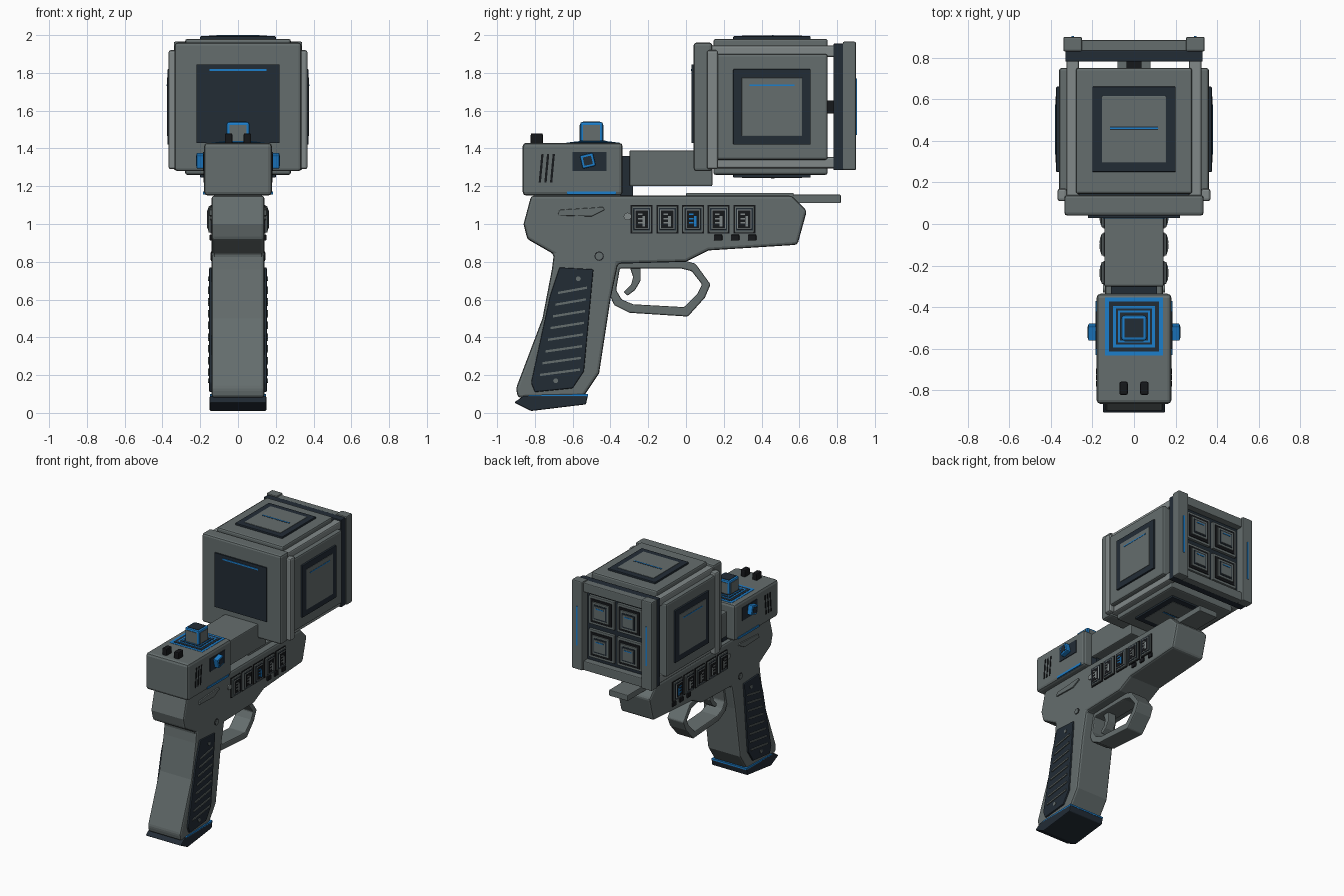
import bpy, bmesh, math
from mathutils import Matrix, Vector

default_cube = bpy.data.objects.get("Cube")
if default_cube:
    bpy.data.objects.remove(default_cube)


def material(name, red, green, blue):
    mat = bpy.data.materials.new(name)
    colour = (red, green, blue, 1)
    mat.use_nodes = True
    mat.diffuse_color = colour
    for node in mat.node_tree.nodes:
        if node.type == 'BSDF_PRINCIPLED':
            node.inputs["Base Color"].default_value = colour
    return mat


GRAY = material("gray metal", .13, .155, .155)
LIGHT = material("light gray metal", .22, .25, .25)
DARK = material("dark slate", .016, .025, .036)
BLACK = material("black rubber", .008, .009, .011)
BLUE = material("bright blue", .012, .21, .6)


def finish(name, bm, mat, bevel, turn=None):
    """Turn a bmesh into a named object with bevelled edges."""
    bmesh.ops.recalc_face_normals(bm, faces=bm.faces)
    if turn:
        bmesh.ops.transform(bm, matrix=turn, verts=bm.verts)
    mesh = bpy.data.meshes.new(name)
    bm.to_mesh(mesh)
    bm.free()
    mesh.materials.append(mat)
    obj = bpy.data.objects.new(name, mesh)
    bpy.context.collection.objects.link(obj)
    if bevel:
        mod = obj.modifiers.new("bevel", 'BEVEL')
        mod.width, mod.segments, mod.limit_method = bevel, 2, 'ANGLE'
    return obj


def box(name, xs, ys, zs, mat, bevel=0, turn=None):
    bm = bmesh.new()
    bmesh.ops.create_cube(bm, size=1)
    for v in bm.verts:
        v.co = Vector([(a + b) / 2 + c * (b - a) for c, (a, b) in zip(v.co, (xs, ys, zs))])
    return finish(name, bm, mat, bevel, turn)


def prism(name, points, x0, x1, mat, bevel=0):
    """Extrude a side outline of (y, z) points across x."""
    bm = bmesh.new()
    loops = [[bm.verts.new((x, y, z)) for y, z in points] for x in (x0, x1)]
    for loop in loops:
        bm.faces.new(loop)
    for i in range(len(points)):
        bm.faces.new((loops[0][i - 1], loops[0][i], loops[1][i], loops[1][i - 1]))
    return finish(name, bm, mat, bevel)


def ring(name, outer, inner, half, mat, bevel=0):
    """Closed side-on loop with a hole, centred on x."""
    bm = bmesh.new()
    loops = [[bm.verts.new((x, y, z)) for y, z in pts]
             for pts, x in ((outer, -half), (outer, half), (inner, half), (inner, -half))]
    for i in range(len(outer)):
        for k in range(4):
            a, b = loops[k - 1], loops[k]
            bm.faces.new((a[i - 1], a[i], b[i], b[i - 1]))
    return finish(name, bm, mat, bevel)


def span(centre, half):
    return (centre - half, centre + half)


def disc(y, z, radius, sides=12, phase=0):
    angles = [phase + math.tau * i / sides for i in range(sides)]
    return [(y + radius * math.cos(a), z + radius * math.sin(a)) for a in angles]


# Pistol frame with grip
prism("frame", [(-.82, 1.15), (-.86, 1.0), (-.84, .92), (-.7, .84), (-.71, .76), (-.76, .5),
                (-.9, .13), (-.89, .08), (-.54, .09), (-.46, .21), (-.4, .6), (-.36, .79),
                (0, .8), (.12, .86), (.59, .89), (.64, 1.07), (.56, 1.15)], -.14, .14, GRAY, .015)
prism("magazine_base", [(-.91, .055), (-.82, .01), (-.53, .045), (-.52, .09), (-.86, .09)],
      -.15, .15, DARK, .006)
prism("magazine_stripe", [(-.85, .082), (-.52, .088), (-.52, .1), (-.83, .095)], -.148, .148, BLUE)

# Trigger guard and trigger
ring("trigger_guard",
     [(-.38, .8), (-.02, .81), (.05, .79), (.13, .68), (.1, .61), (.01, .51), (-.3, .53), (-.38, .57), (-.42, .66)],
     [(-.35, .765), (-.03, .765), (.03, .75), (.085, .68), (.06, .63), (-.01, .56), (-.28, .575), (-.34, .6), (-.37, .65)],
     .07, GRAY, .008)
prism("trigger", [(-.3, .78), (-.24, .78), (-.24, .7), (-.27, .65), (-.31, .62), (-.33, .64), (-.29, .68), (-.28, .72)],
      -.035, .035, GRAY, .006)

# Rail and ledge beneath the big housing
box("top_rail", span(0, .09), (0, .57), (1.12, 1.165), GRAY, .006)
box("front_ledge", span(0, .08), (.5, .82), (1.11, 1.155), GRAY, .005)

# Rear control box and neck
box("control_box", span(0, .18), (-.865, -.335), (1.15, 1.43), GRAY, .02)
box("neck", span(0, .143), (-.3, .14), (1.2, 1.39), GRAY, .008)
box("neck_core", span(0, .11), (-.36, -.28), (1.15, 1.36), DARK)
for i, (half, mat) in enumerate(((.14, BLUE), (.12, DARK), (.1, BLUE), (.087, DARK), (.077, BLUE), (.068, DARK))):
    box("top_target_plate", span(0, half), span(-.493, half), (1.425, 1.432 + i * .002), mat)
box("top_post", span(0, .06), span(-.5, .06), (1.42, 1.54), BLUE, .01)
box("post_face_across", span(0, .064), span(-.5, .045), (1.43, 1.525), GRAY)
box("post_face_along", span(0, .045), span(-.5, .064), (1.43, 1.525), GRAY)
box("post_cap", span(0, .045), span(-.5, .045), (1.53, 1.543), DARK)
for x in (-.05, .05):
    box("rear_button", span(x, .02), span(-.79, .032), (1.42, 1.48), BLACK, .008)

# Details repeated on both sides
for side in (-1, 1):
    def plate(name, points, depth, mat, bevel=0, base=.13):
        return prism(name, points, side * base, side * depth, mat, bevel)

    def tile(name, y, z, hy, hz, depth, mat, bevel=0, base=.13):
        return plate(name, [(y - hy, z - hz), (y + hy, z - hz), (y + hy, z + hz), (y - hy, z + hz)],
                     depth, mat, bevel, base)

    # Grip pad with sloping ridges
    plate("grip_pad", [(-.67, .77), (-.49, .76), (-.54, .22), (-.6, .13), (-.8, .11), (-.82, .16), (-.72, .62)],
          .153, DARK, .006)
    for i in range(8):
        z = .195 + .062 * i
        start, end = -.78 + .22 * (z - .16), -.56 + .09 * (z - .22)
        plate("grip_ridge", [(start, z), (end, z + .028), (end, z + .04), (start, z + .012)], .16, GRAY)
    for y, z in ((-.57, .71), (-.69, .17)):
        plate("grip_screw", disc(y, z, .013), .158, GRAY)

    # Frame pins and slide catch
    plate("upper_pin", disc(-.31, 1.04, .02), .148, LIGHT)
    plate("lower_pin_rim", disc(-.46, .83, .025), .142, BLACK)
    plate("lower_pin", disc(-.46, .83, .02), .146, GRAY)
    catch = [(-.68, 1.045), (-.5, 1.04), (-.43, 1.075), (-.44, 1.09), (-.67, 1.075)]
    plate("slide_catch", catch, .15, GRAY, .004)

    # Row of five gauge cells
    lit = 2 if side > 0 else 4
    for i in range(5):
        y, z = -.235 + .136 * i, 1.025
        tile("cell_rim", y, z, .058, .075, .146, BLACK)
        tile("cell_frame", y, z, .053, .07, .156, GRAY, .004)
        tile("cell_recess", y, z, .045, .06, .158, DARK)
        tile("cell_inner_frame", y, z, .039, .053, .161, LIGHT, .003)
        tile("cell_window", y, z, .033, .047, .163, BLACK)
        mark = BLUE if i == lit else LIGHT
        tile("cell_mark_stem", y + .012, z - .01, .007, .028, .165, mark)
        for k in range(3):
            tile("cell_mark_bar", y - .008, z + .026 - .022 * k, .012, .004, .165, mark)
    for y in (.17, .26, .35):
        tile("lower_stud", y, .928, .022, .016, .15, BLACK, .004)

    # Control box knob, vents and stripe
    tile("knob_panel", -.51, 1.33, .09, .05, .185, DARK, base=.17)
    plate("knob", disc(-.52, 1.335, .05, 4, math.radians(58)), .22, BLUE, .006, .17)
    plate("knob_face", disc(-.52, 1.335, .032, 4, math.radians(58)), .223, DARK, 0, .17)
    for i in range(3):
        y = -.772 + .03 * i
        plate("vent_slot", [(y - .008, 1.22), (y + .004, 1.22), (y + .018, 1.37), (y + .006, 1.37)], .183, BLACK, 0, .17)
    tile("box_stripe", -.5, 1.165, .13, .008, .184, BLUE, base=.17)

# Large cube housing
MID = 1.62
box("housing_core", span(0, .3), (.1, .75), span(MID, .3), DARK)
box("housing_front", span(0, .335), (.04, .14), span(MID, .34), GRAY, .015)
box("front_screen", span(0, .22), (.03, .05), (1.43, 1.845), DARK)
box("front_screen_line", span(0, .15), (.026, .04), span(1.815, .006), BLUE)
box("rear_link", span(0, .035), (.74, .8), span(MID, .035), BLACK)
for k in range(4):
    # Same panel turned to the top, both sides and the bottom
    turn = Matrix.Translation((0, 0, MID)) @ Matrix.Rotation(k * math.pi / 2, 4, 'Y')
    box("housing_panel", span(0, .28), (.145, .75), (.28, .36), GRAY, .012, turn)
    box("panel_frame", span(0, .2), span(.455, .205), (.34, .374), DARK, .004, turn)
    box("panel_insert", span(0, .155), span(.455, .16), (.35, .377), GRAY, .003, turn)
    box("corner_rod", (.265, .325), (.12, .8), (.265, .325), LIGHT, .01, turn)
for z in (MID + .375, MID - .375):
    box("panel_line_shadow", span(0, .115), span(.46, .009), span(z, .003), DARK)
    box("panel_line", span(0, .115), span(.46, .004), span(z, .0045), BLUE)
for side in (-1, 1):
    box("side_panel_line", span(side * .376, .003), (.335, .575), span(1.735, .004), BLUE)
    box("side_strip", span(side * .345, .023), (.11, .17), (1.29, 1.92), LIGHT, .012)

# Rear face with posts, bars and four launch cells
box("rear_slab", span(0, .33), (.78, .835), span(MID, .335), DARK, .005)
for side in (-1, 1):
    box("rear_post", span(side * .295, .045), (.83, .9), (1.285, 1.965), GRAY, .008)
    box("rear_post_line", span(side * .295, .006), (.89, .904), span(MID, .15), BLUE)
    box("rear_bar", span(0, .255), (.83, .885), span(MID + side * .3, .035), GRAY, .006)
    for level in (-1, 1):
        x, z = side * .12, MID + level * .128
        layers = ((.108, .855, GRAY), (.09, .86, BLACK), (.072, .87, GRAY), (.056, .873, DARK), (.046, .877, GRAY))
        for half, depth, mat in layers:
            box("launch_cell", span(x, half), (.82, depth), span(z, half), mat, .003)
        box("launch_cell_line", span(x, .032), (.87, .88), span(z + .03, .004), BLUE)
